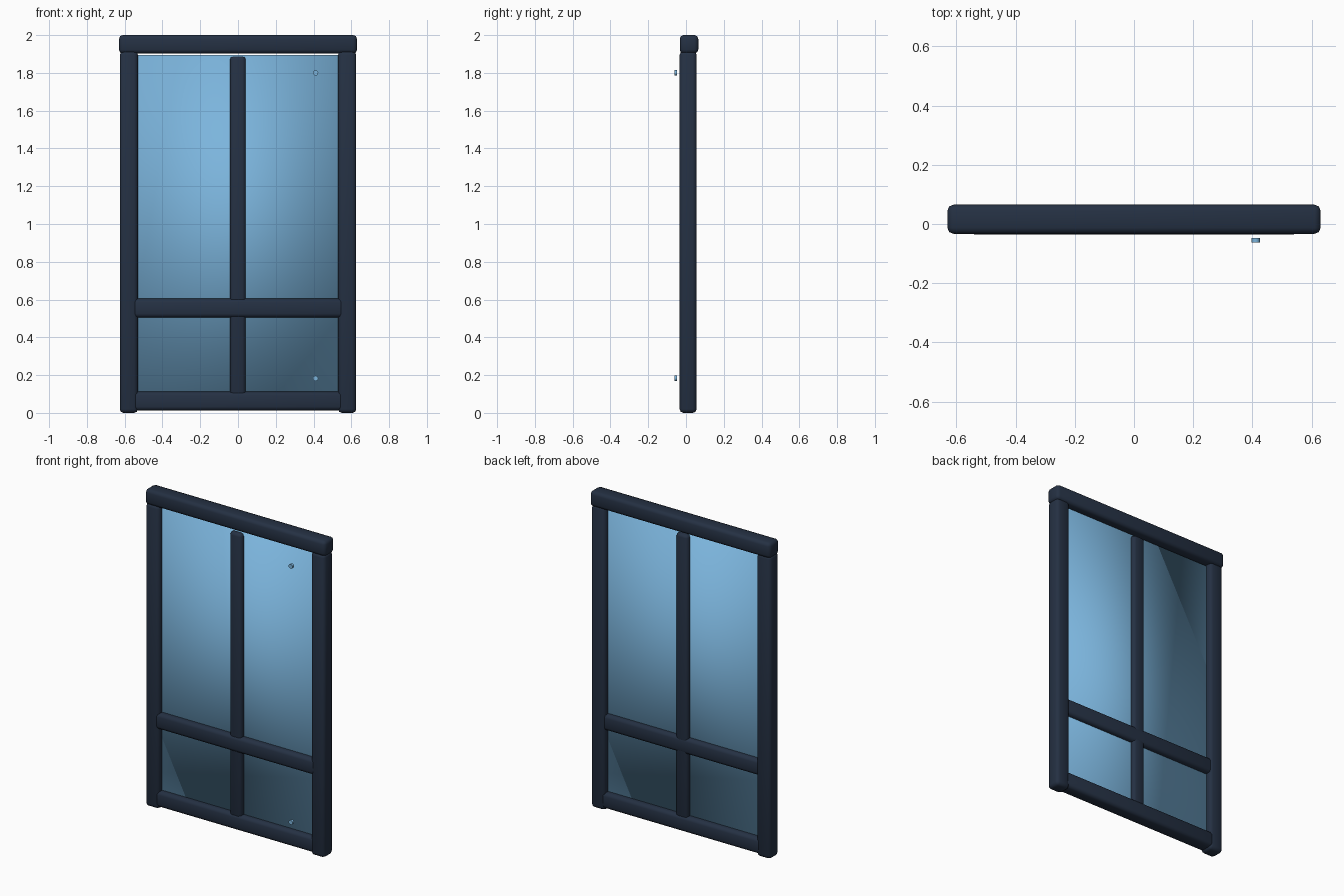
import bpy, math

if "Cube" in bpy.data.objects:
    bpy.data.objects.remove(bpy.data.objects["Cube"])


def material(name, color):
    m = bpy.data.materials.new(name)
    m.diffuse_color = (*color, 1)
    m.use_nodes = True
    m.node_tree.nodes["Principled BSDF"].inputs["Base Color"].default_value = m.diffuse_color
    return m


NAVY = material("dark navy", (0.018, 0.030, 0.056))
BLUE = material("glass blue", (0.20, 0.46, 0.72))


def box(name, x, y, z, mat, bevel=0.0):
    """Box spanning the given (low, high) ranges, softened and smooth shaded."""
    bpy.ops.mesh.primitive_cube_add(size=1)
    ob = bpy.context.object
    ob.name = name
    spans = (x, y, z)
    ob.location = [(a + b) / 2 for a, b in spans]
    ob.scale = [b - a for a, b in spans]
    bpy.ops.object.transform_apply(location=False, rotation=False, scale=True)
    ob.data.materials.append(mat)
    bpy.ops.object.shade_smooth()
    if bevel:
        mod = ob.modifiers.new("soft edges", 'BEVEL')
        mod.width = bevel
        mod.segments = 2
    return ob


# Outer frame
box("top_rail", (-0.63, 0.63), (-0.033, 0.065), (1.903, 2.0), NAVY, 0.02)
for side, name in ((-1, "left_post"), (1, "right_post")):
    x = sorted((side * 0.53, side * 0.626))
    box(name, x, (-0.034, 0.056), (0.0, 1.915), NAVY, 0.02)
box("bottom_rail", (-0.56, 0.56), (-0.033, 0.055), (0.013, 0.112), NAVY, 0.02)

# Dividing bars
box("middle_rail", (-0.56, 0.56), (-0.035, 0.05), (0.505, 0.605), NAVY, 0.02)
box("center_bar", (-0.043, 0.041), (-0.028, 0.048), (0.06, 1.887), NAVY, 0.018)

# Glass pane
box("glass_pane", (-0.56, 0.56), (0.0, 0.02), (0.07, 1.896), BLUE)

# Small round fixing studs in front of the pane
for name, z in (("upper_stud", 1.80), ("lower_stud", 0.183)):
    bpy.ops.mesh.primitive_cylinder_add(
        vertices=16, radius=0.014, depth=0.015,
        location=(0.411, -0.0545, z), rotation=(math.pi / 2, 0, 0))
    ob = bpy.context.object
    ob.name = name
    ob.data.materials.append(BLUE)
    bpy.ops.object.shade_smooth_by_angle()
